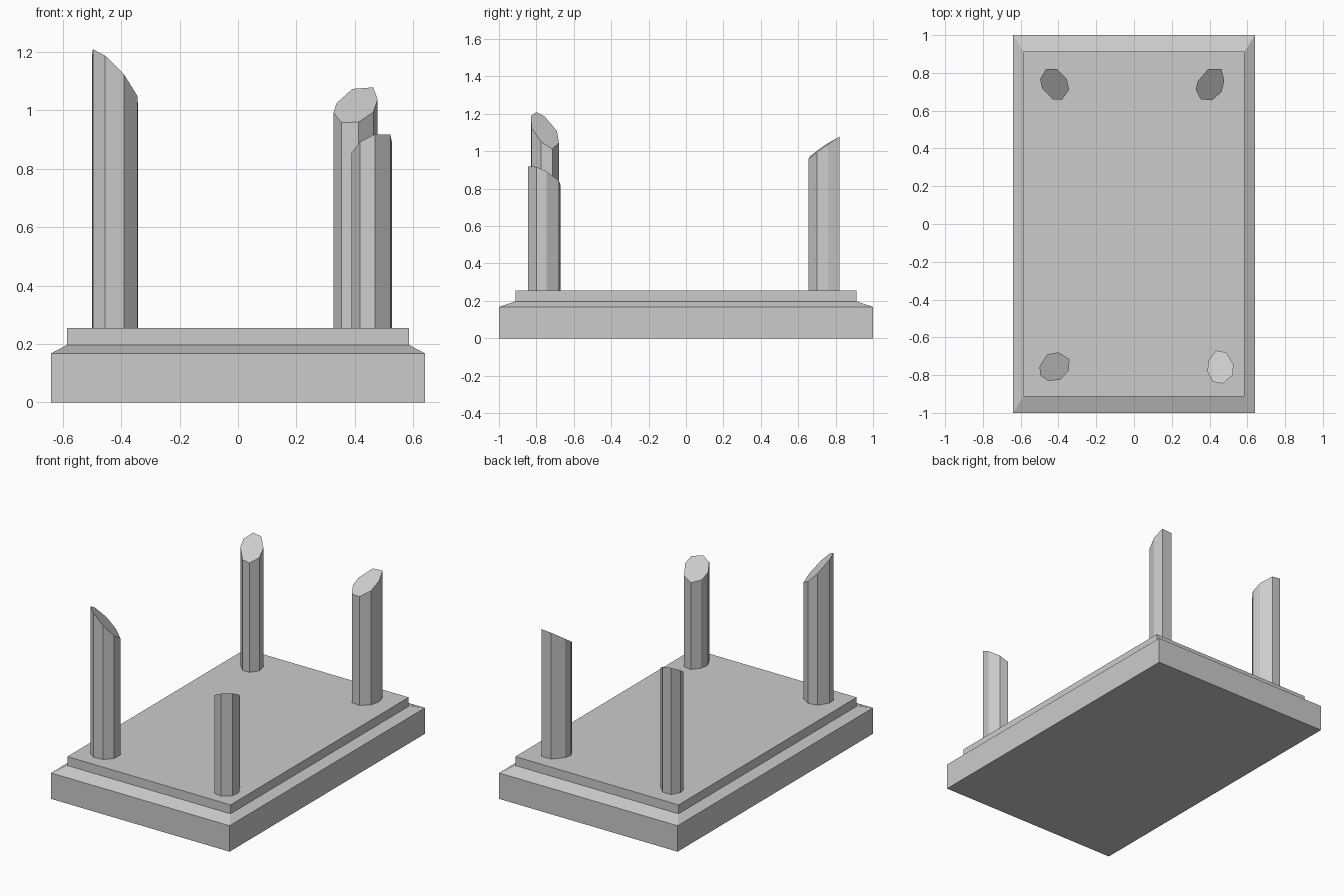
import bpy, bmesh

if "Cube" in bpy.data.objects:
    bpy.data.objects.remove(bpy.data.objects["Cube"])


def loft(name, rings):
    """Closed solid skinned through rings of matching vertex count, bottom to top."""
    bm = bmesh.new()
    loops = [[bm.verts.new(p) for p in ring] for ring in rings]
    for low, high in zip(loops, loops[1:]):
        for i in range(len(low)):
            j = (i + 1) % len(low)
            bm.faces.new((low[i], low[j], high[j], high[i]))
    bm.faces.new(loops[0][::-1])
    bm.faces.new(loops[-1])
    bmesh.ops.recalc_face_normals(bm, faces=bm.faces)
    mesh = bpy.data.meshes.new(name)
    bm.to_mesh(mesh)
    bm.free()
    obj = bpy.data.objects.new(name, mesh)
    bpy.context.collection.objects.link(obj)
    return obj


def rectangle(x, y, z):
    return [(-x, -y, z), (x, -y, z), (x, y, z), (-x, y, z)]


def broken_column(name, outline, height, slope_x, slope_y):
    """Irregular eight-sided shaft cut off by a slanted break."""
    cx = sum(p[0] for p in outline) / len(outline)
    cy = sum(p[1] for p in outline) / len(outline)
    bottom = [(x, y, 0.25) for x, y in outline]
    top = [(x, y, height + slope_x * (x - cx) + slope_y * (y - cy))
           for x, y in outline]
    return loft(name, [bottom, top])


# Stepped plinth: block, sloped ledge, upper slab
loft("plinth", [rectangle(0.64, 1.0, 0), rectangle(0.64, 1.0, 0.168),
                rectangle(0.585, 0.912, 0.197), rectangle(0.585, 0.912, 0.255)])

# Four broken columns, each with its own worn outline and break angle
broken_column("front_left_column",
              [(-.455, -.83), (-.39, -.825), (-.345, -.775), (-.342, -.715),
               (-.40, -.68), (-.46, -.69), (-.50, -.755), (-.497, -.80)],
              1.115, -0.95, -0.6)
broken_column("front_right_column",
              [(.418, -.835), (.47, -.845), (.522, -.80), (.527, -.745),
               (.49, -.68), (.435, -.67), (.395, -.72), (.388, -.78)],
              0.87, 0.4, -0.5)
broken_column("back_left_column",
              [(-.43, .66), (-.38, .66), (-.344, .71), (-.355, .767),
               (-.407, .82), (-.466, .82), (-.497, .767), (-.487, .72)],
              1.02, -0.15, 0.62)
broken_column("back_right_column",
              [(.354, .66), (.413, .655), (.464, .70), (.478, .76),
               (.463, .82), (.392, .82), (.337, .755), (.327, .71)],
              1.015, 0.07, 0.7)
